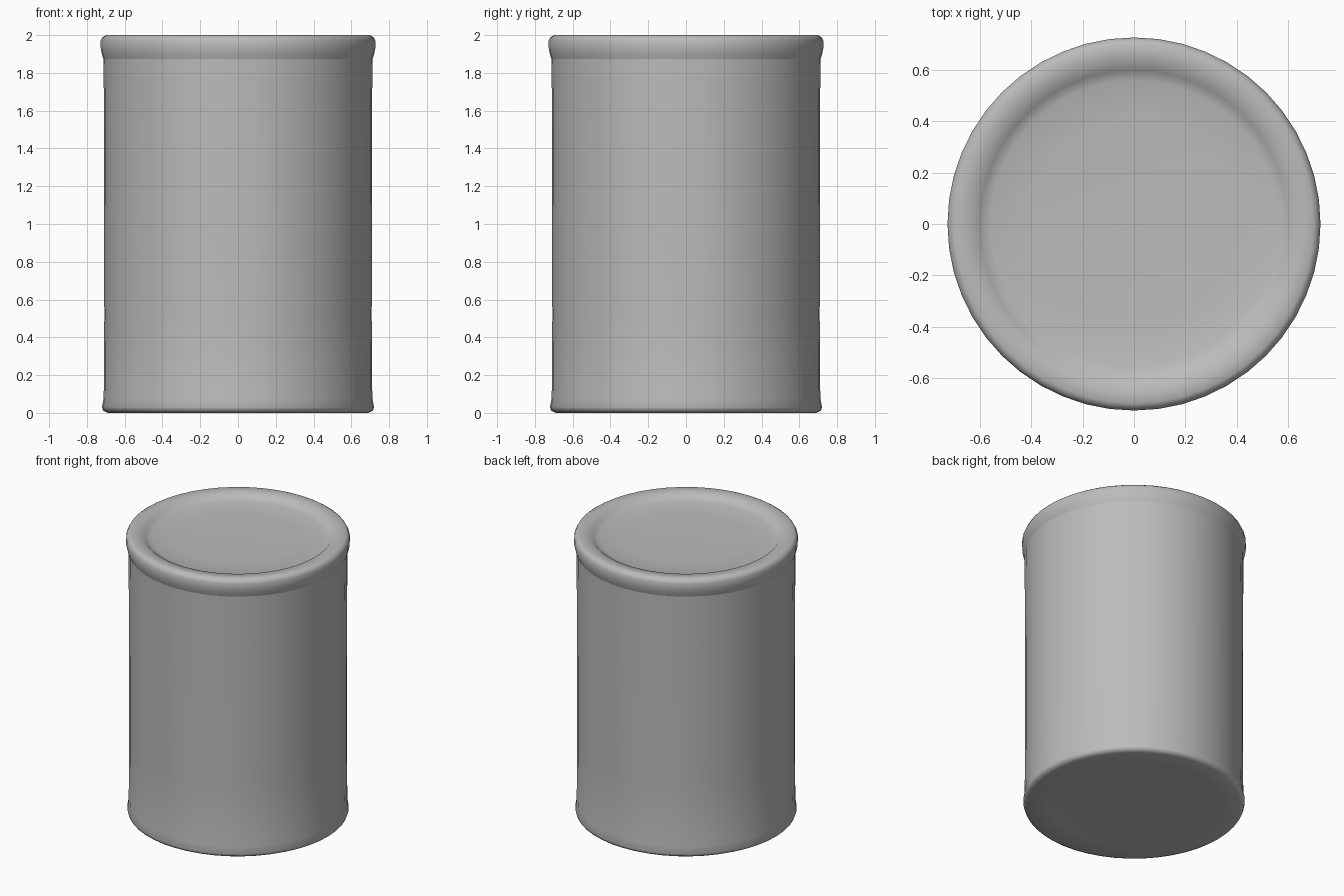
import bpy, bmesh, math

cube = bpy.data.objects.get("Cube")
if cube:
    bpy.data.objects.remove(cube, do_unlink=True)

SIDES = 48

# Plain grey metal
metal = bpy.data.materials.new("grey metal")
metal.use_nodes = True
grey = (0.5, 0.5, 0.5, 1)
metal.diffuse_color = grey
metal.node_tree.nodes["Principled BSDF"].inputs["Base Color"].default_value = grey


def lathe(name, profile):
    """Spin (radius, z) points about z; a zero radius closes the end."""
    bm = bmesh.new()
    verts = [bm.verts.new((r, 0, z)) for r, z in profile]
    edges = [bm.edges.new(pair) for pair in zip(verts, verts[1:])]
    bmesh.ops.spin(bm, geom=verts + edges, cent=(0, 0, 0), axis=(0, 0, 1),
                   angle=math.tau, steps=SIDES, use_merge=True)
    bmesh.ops.remove_doubles(bm, verts=bm.verts, dist=0.0005)
    bmesh.ops.recalc_face_normals(bm, faces=bm.faces)
    if bm.calc_volume(signed=True) < 0:
        bmesh.ops.reverse_faces(bm, faces=bm.faces)
    mesh = bpy.data.meshes.new(name)
    bm.to_mesh(mesh)
    bm.free()
    obj = bpy.data.objects.new(name, mesh)
    bpy.context.collection.objects.link(obj)
    mesh.materials.append(metal)
    bpy.ops.object.select_all(action='DESELECT')
    obj.select_set(True)
    bpy.context.view_layer.objects.active = obj
    bpy.ops.object.shade_smooth_by_angle(angle=math.radians(75))


# Side wall with the flared foot and the almost flat base
lathe("can_body", [(0, 0.014), (0.55, 0.012), (0.69, 0), (0.714, 0.012),
                   (0.72, 0.03), (0.711, 0.08), (0.708, 0.5),
                   (0.709, 1.2), (0.711, 1.8), (0.712, 1.89)])

# Rolled top rim with a flat lip, running into the shallow dished lid
lathe("rim_and_lid", [(0.711, 1.87), (0.72, 1.895), (0.727, 1.93),
                      (0.727, 1.97), (0.718, 1.988), (0.7, 2.0),
                      (0.66, 1.996), (0.615, 1.99), (0.6, 1.975),
                      (0.56, 1.963), (0.4, 1.955), (0, 1.95)])
